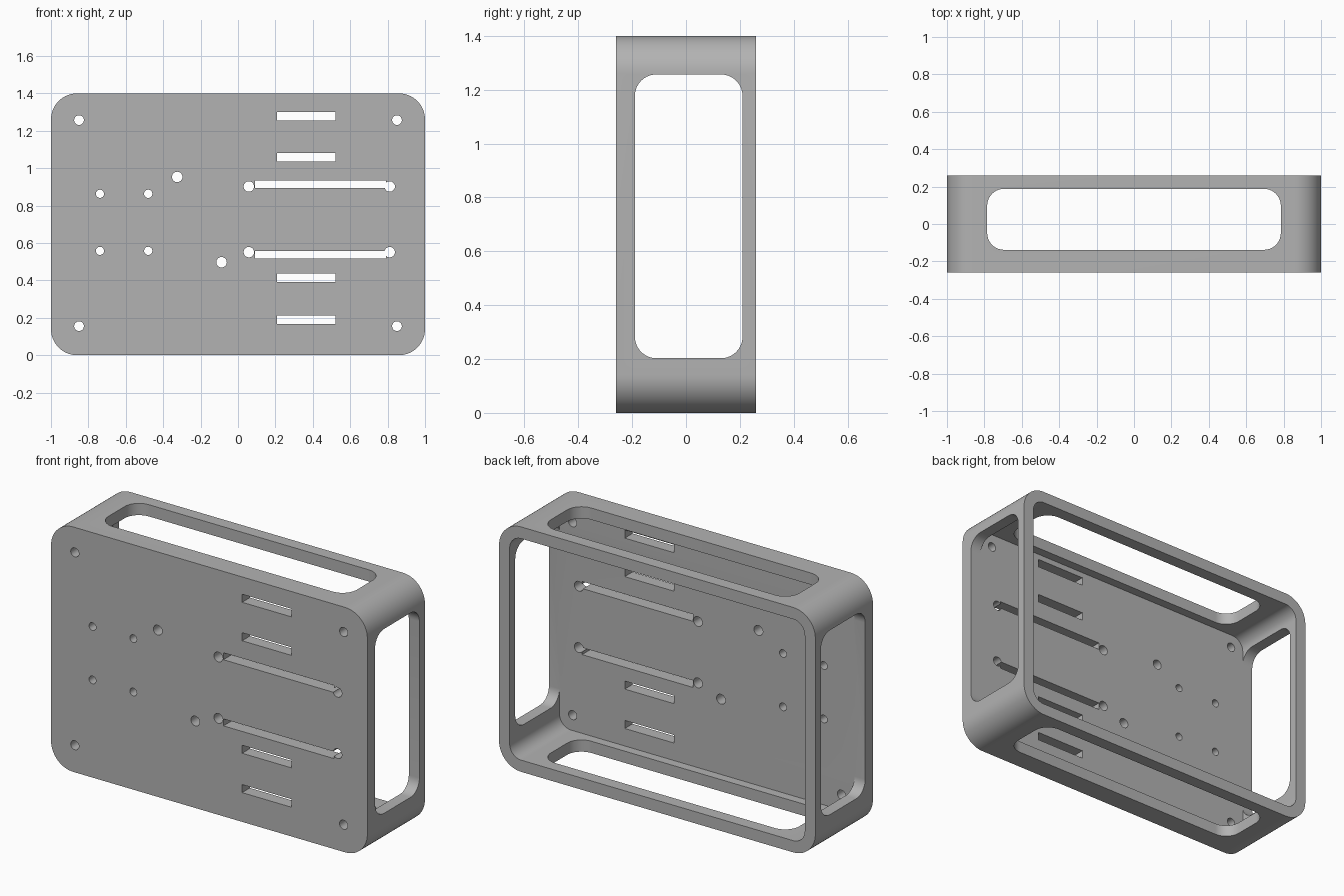
import bpy, bmesh, math
from mathutils import Vector

old = bpy.data.objects.get("Cube")
if old:
    bpy.data.objects.remove(old, do_unlink=True)

# Overall sizes
W, D, H = 1.0, 0.26, 1.4     # half width, half depth, full height
WALL = 0.067
PLATE_BACK = -0.19
CORNER = 0.14
MID = H / 2

grey = bpy.data.materials.new("plain grey")
grey.use_nodes = True
colour = (0.45, 0.45, 0.45, 1)
grey.diffuse_color = colour
grey.node_tree.nodes["Principled BSDF"].inputs["Base Color"].default_value = colour


def rounded_outline(u0, u1, v0, v1, r, steps):
    """2D rounded rectangle; r = 0 gives sharp corners."""
    if r == 0:
        return [(u1, v1), (u0, v1), (u0, v0), (u1, v0)]
    points = []
    centres = [(u1 - r, v1 - r), (u0 + r, v1 - r), (u0 + r, v0 + r), (u1 - r, v0 + r)]
    for quarter, (cu, cv) in enumerate(centres):
        for i in range(steps + 1):
            a = (quarter + i / steps) * math.pi / 2
            points.append((cu + r * math.cos(a), cv + r * math.sin(a)))
    return points


def prism(name, outline, axis, start, end):
    """Extrude a 2D outline along the x, y or z axis."""
    place = {"x": lambda u, v, t: (t, u, v),
             "y": lambda u, v, t: (u, t, v),
             "z": lambda u, v, t: (u, v, t)}[axis]
    bm = bmesh.new()
    face = bm.faces.new([bm.verts.new(place(u, v, start)) for u, v in outline])
    grown = bmesh.ops.extrude_face_region(bm, geom=[face])
    shift = Vector(place(0, 0, end - start))
    bmesh.ops.translate(bm, vec=shift,
                        verts=[g for g in grown["geom"] if isinstance(g, bmesh.types.BMVert)])
    bmesh.ops.recalc_face_normals(bm, faces=bm.faces)
    mesh = bpy.data.meshes.new(name)
    bm.to_mesh(mesh)
    bm.free()
    mesh.materials.append(grey)
    obj = bpy.data.objects.new(name, mesh)
    bpy.context.collection.objects.link(obj)
    return obj


# Rounded body
body = prism("enclosure_body", rounded_outline(-W, W, 0, H, CORNER, 14), "y", -D, D)
cutters = []

# Cavity open at the back
cutters.append(prism("cavity_cutter", rounded_outline(
    -W + WALL, W - WALL, WALL, H - WALL, CORNER - WALL, 14), "y", PLATE_BACK, D + 0.1))

# Windows through both side walls, and through top and bottom
cutters.append(prism("side_window_cutter", rounded_outline(
    PLATE_BACK, 0.21, 0.203, 1.257, 0.08, 10), "x", -W - 0.1, W + 0.1))
cutters.append(prism("top_bottom_window_cutter", rounded_outline(
    -0.785, 0.785, -0.138, 0.188, 0.09, 10), "z", -0.1, H + 0.1))


def slot(x0, x1, z, height):
    cutters.append(prism("slot_cutter", rounded_outline(
        x0, x1, z - height / 2, z + height / 2, 0, 0), "y", -D - 0.1, PLATE_BACK + 0.05))


def hole(x, z, r):
    cutters.append(prism("hole_cutter", rounded_outline(
        x - r, x + r, z - r, z + r, r * 0.999, 6), "y", -D - 0.1, PLATE_BACK + 0.05))


# Ventilation and cable slots in the front plate
for z in (0.19, 0.415, 1.058, 1.278):
    slot(0.208, 0.52, z, 0.046)
for z in (0.537, 0.915):
    slot(0.09, 0.79, z, 0.04)

# Screw holes: plate corners, small mount, large mount, two singles
for x in (-0.85, 0.85):
    for z in (0.155, 1.257):
        hole(x, z, 0.026)
for x in (-0.738, -0.48):
    for z in (0.558, 0.863):
        hole(x, z, 0.022)
for x in (0.058, 0.811):
    for z in (0.551, 0.902):
        hole(x, z, 0.028)
hole(-0.325, 0.953, 0.028)
hole(-0.088, 0.497, 0.028)

# Cut everything, then bake the result
for cutter in cutters:
    mod = body.modifiers.new(cutter.name, "BOOLEAN")
    mod.operation = "DIFFERENCE"
    mod.solver = "EXACT"
    mod.object = cutter
    cutter.hide_render = True
bpy.context.view_layer.update()
graph = bpy.context.evaluated_depsgraph_get()
baked = bpy.data.meshes.new_from_object(body.evaluated_get(graph))
body.modifiers.clear()
body.data = baked
for cutter in cutters:
    bpy.data.objects.remove(cutter, do_unlink=True)

# Smooth rounded corners, sharp edges
bpy.ops.object.select_all(action="DESELECT")
body.select_set(True)
bpy.context.view_layer.objects.active = body
bpy.ops.object.shade_smooth_by_angle(angle=math.radians(30))
